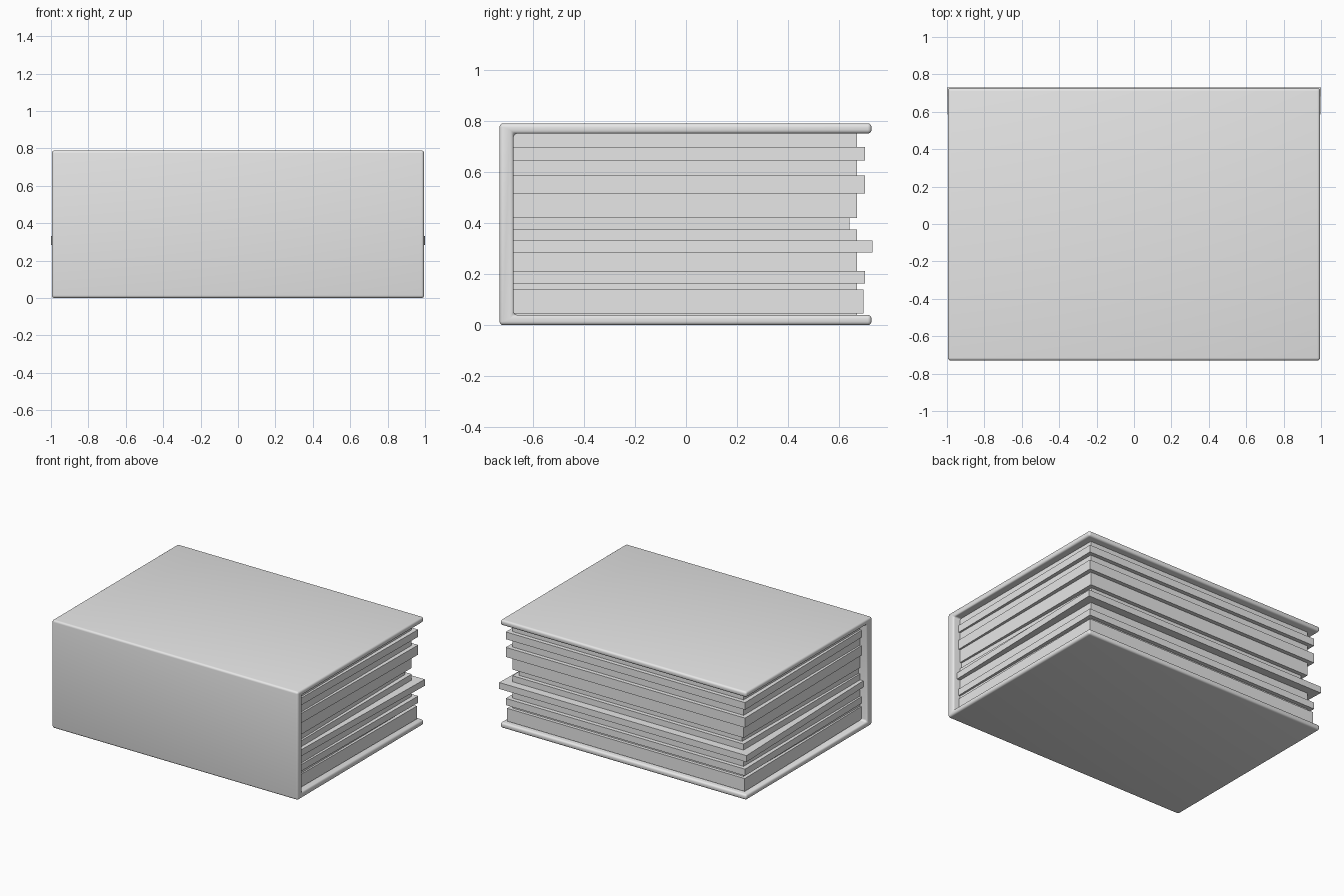
import bpy
import bmesh
import math

default_cube = bpy.data.objects.get("Cube")
if default_cube:
    bpy.data.objects.remove(default_cube, do_unlink=True)

# One plain grey for the whole book
grey = bpy.data.materials.new("light_grey")
grey.use_nodes = True
grey.diffuse_color = (0.8, 0.8, 0.8, 1)
grey.node_tree.nodes["Principled BSDF"].inputs["Base Color"].default_value = grey.diffuse_color


def prism(name, outline, vector, bevel=0.0):
    """Extrude a closed outline along a vector, optionally rounding its edges."""
    bm = bmesh.new()
    face = bm.faces.new([bm.verts.new(p) for p in outline])
    ext = bmesh.ops.extrude_face_region(bm, geom=[face])
    moved = [v for v in ext["geom"] if isinstance(v, bmesh.types.BMVert)]
    bmesh.ops.translate(bm, verts=moved, vec=vector)
    bmesh.ops.recalc_face_normals(bm, faces=bm.faces)
    if bevel:
        bmesh.ops.bevel(bm, geom=bm.edges[:], offset=bevel, segments=4,
                        profile=0.5, affect="EDGES", clamp_overlap=True)
        bmesh.ops.recalc_face_normals(bm, faces=bm.faces)
    mesh = bpy.data.meshes.new(name)
    bm.to_mesh(mesh)
    bm.free()
    mesh.materials.append(grey)
    obj = bpy.data.objects.new(name, mesh)
    bpy.context.collection.objects.link(obj)
    return obj


# Cover: U-shaped section (spine at the front, two boards) with rounded edges
half, front, back, top, board = 0.995, -0.73, 0.726, 0.79, 0.04
spine_inner = -0.675
section = [(front, 0), (back, 0), (back, board), (spine_inner, board),
           (spine_inner, top - board), (back, top - board), (back, top), (front, top)]
cover = prism("cover", [(-half, y, z) for y, z in section], (2 * half, 0, 0), 0.015)
bpy.ops.object.select_all(action="DESELECT")
cover.select_set(True)
bpy.context.view_layer.objects.active = cover
bpy.ops.object.shade_smooth_by_angle(angle=math.radians(35))

# Page layers from bottom to top: upper height and back end of each
layers = [(0.045, 0.67), (0.139, 0.694), (0.163, 0.67), (0.212, 0.70),
          (0.284, 0.67), (0.331, 0.73), (0.375, 0.67), (0.42, 0.64),
          (0.515, 0.67), (0.585, 0.70), (0.645, 0.67), (0.698, 0.70), (0.75, 0.67)]
bottom = board
for number, (upper, end) in enumerate(layers, 1):
    # Layers that stick out at the back also flare out towards the sides
    flare = (end - 0.67) * 1.08
    wide, narrow = 0.935 + flare, 0.935 + 0.4 * flare
    outline = [(-narrow, spine_inner, bottom), (narrow, spine_inner, bottom),
               (wide, end, bottom), (-wide, end, bottom)]
    prism(f"page_layer_{number}", outline, (0, 0, upper - bottom))
    bottom = upper
